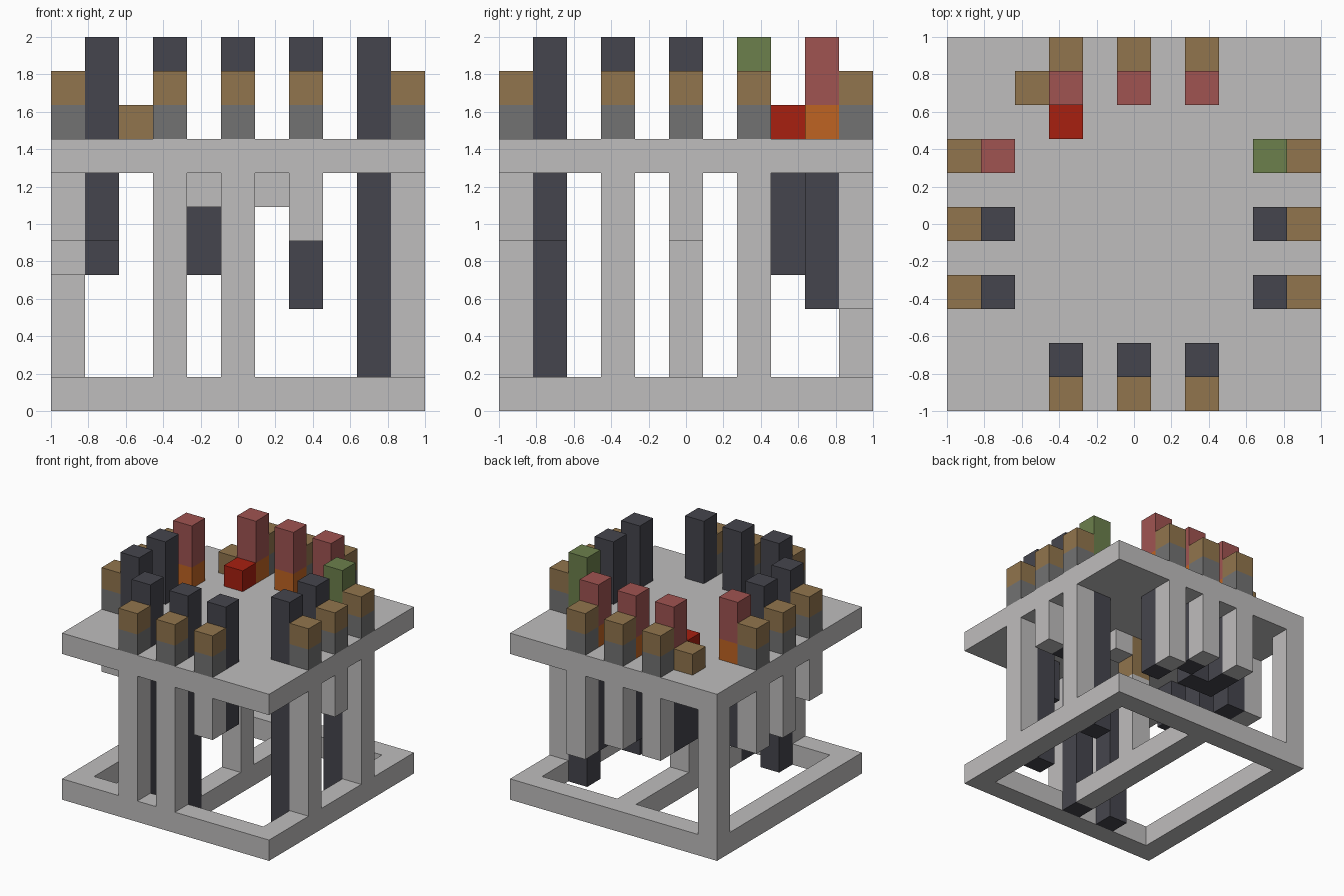
import bpy
import bmesh

cube = bpy.data.objects.get("Cube")
if cube:
    bpy.data.objects.remove(cube, do_unlink=True)

GRID = 11
U = 2 / GRID


def material(name, rgb):
    m = bpy.data.materials.new(name)
    m.use_nodes = True
    color = (*rgb, 1)
    m.diffuse_color = color
    m.node_tree.nodes["Principled BSDF"].inputs["Base Color"].default_value = color
    return m


PALE = material("pale stone", (0.52, 0.51, 0.51))
STONE = material("dark stone", (0.17, 0.17, 0.17))
SLATE = material("slate", (0.06, 0.06, 0.075))
BROWN = material("brown", (0.285, 0.178, 0.074))
ROSE = material("rose", (0.35, 0.088, 0.083))
ORANGE = material("orange", (0.52, 0.125, 0.016))
SCARLET = material("scarlet", (0.39, 0.014, 0.005))
GREEN = material("green", (0.15, 0.214, 0.072))


def block(name, mat, x, y, z, sx=1, sy=1, sz=1):
    """Box from its low corner and size, both counted in grid cells."""
    bm = bmesh.new()
    bmesh.ops.create_cube(bm, size=1)
    for v in bm.verts:
        v.co.x = (x + (v.co.x + 0.5) * sx) * U - 1
        v.co.y = (y + (v.co.y + 0.5) * sy) * U - 1
        v.co.z = (z + (v.co.z + 0.5) * sz) * U
    mesh = bpy.data.meshes.new(name)
    bm.to_mesh(mesh)
    bm.free()
    mesh.materials.append(mat)
    ob = bpy.data.objects.new(name, mesh)
    bpy.context.collection.objects.link(ob)


def column(name, mat, cell, low, high):
    block(name, mat, cell[0], cell[1], low, sz=high - low)


LAST = GRID - 1
DECK = 7
TOP = DECK + 1

# Base frame with a middle beam
block("base_front", PALE, 0, 0, 0, sx=GRID)
block("base_back", PALE, 0, LAST, 0, sx=GRID)
block("base_right", PALE, 0, 1, 0, sy=GRID - 2)
block("base_left", PALE, LAST, 1, 0, sy=GRID - 2)
block("base_middle_beam", PALE, 5, 2, 0, sy=GRID - 3)

# Deck slab
block("deck", PALE, 0, 0, DECK, sx=GRID, sy=GRID)

# Corner post and centre post with its brackets
column("corner_post", PALE, (0, LAST), 1, DECK)
column("centre_post", PALE, (5, 5), 1, 5)
column("centre_post_top", BROWN, (5, 5), 5, DECK)
for x in (4, 6):
    column("centre_bracket", PALE, (x, 5), 6, DECK)

# Undersides of each rim position: lowest cell of the outer post, by side
drops = {
    "front": (1, 1, 5),
    "back": (4, 4, 3),
    "right": (5, 4, 4),
    "left": (1, 5, 1),
}
for side, lows in drops.items():
    for place, low in zip((3, 5, 7), lows):
        outer, inner = {
            "front": ((place, 0), (place, 1)),
            "back": ((place, LAST), (place, LAST - 1)),
            "right": ((0, place), (1, place)),
            "left": ((LAST, place), (LAST - 1, place)),
        }[side]
        # Post below the deck and its slate backing
        column(side + "_post", PALE, outer, low, DECK)
        column(side + "_backing", SLATE, inner, 0 if low == 1 else low, DECK)
        # Outer merlon on the deck
        column(side + "_merlon", STONE, outer, TOP, TOP + 1)
        column(side + "_merlon_cap", BROWN, outer, TOP + 1, TOP + 2)
        # Inner tower on the deck
        if side == "back" or (side == "right" and place == 7):
            column(side + "_tower_foot", ORANGE, inner, TOP, TOP + 1)
            column(side + "_tower", ROSE, inner, TOP + 1, GRID)
        elif side == "left" and place == 7:
            column("green_tower", GREEN, inner, TOP, GRID)
        else:
            column(side + "_tower", SLATE, inner, TOP, GRID)

# Extra small blocks near the back
column("scarlet_block", SCARLET, (3, 8), TOP, TOP + 1)
column("brown_block", BROWN, (2, 9), TOP, TOP + 1)
for x in (3, 4):
    column("back_inner_backing", SLATE, (x, 8), 4, DECK)
